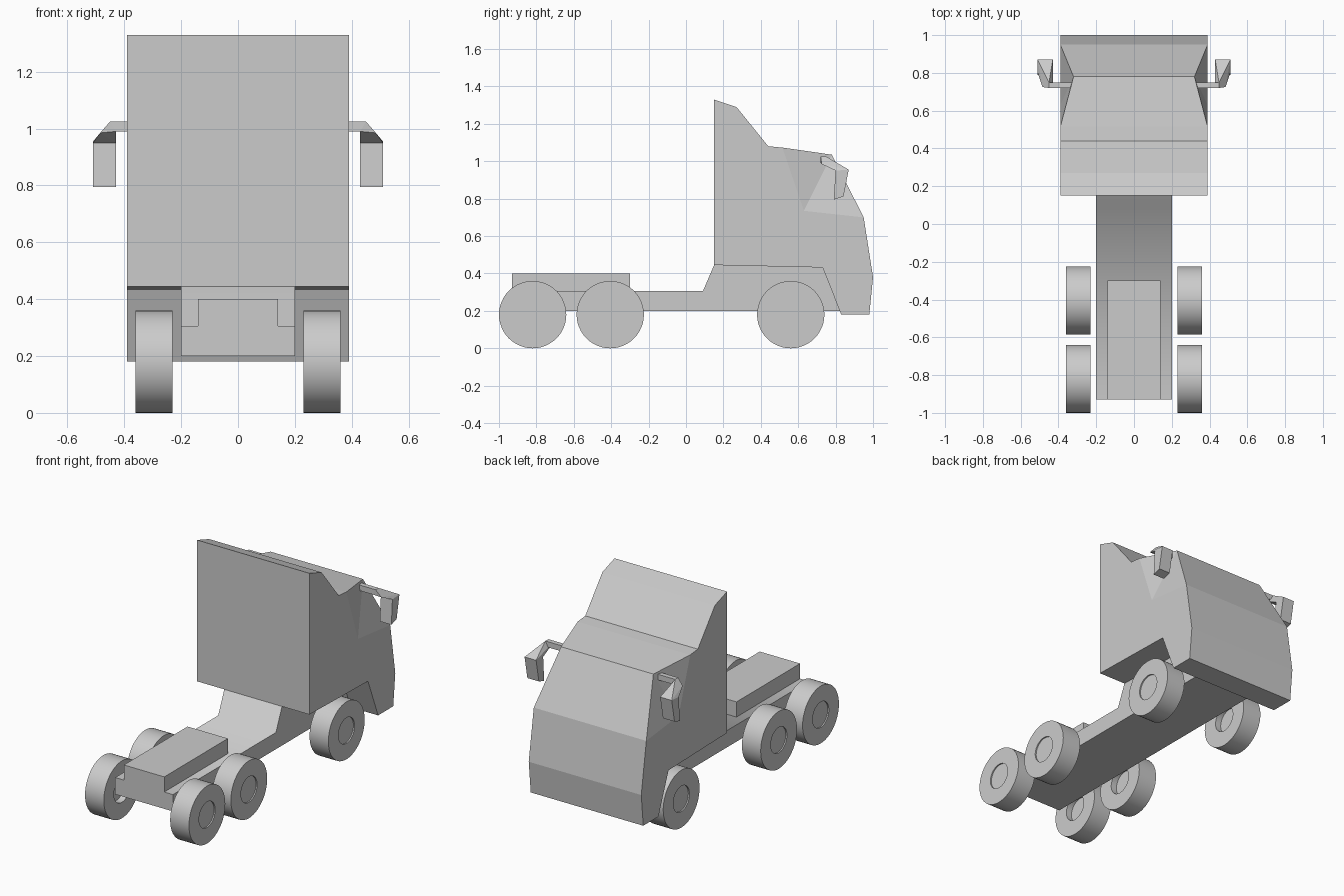
import bpy
import bmesh
import math
from mathutils import Vector

cube = bpy.data.objects.get("Cube")
if cube:
    bpy.data.objects.remove(cube, do_unlink=True)

grey = bpy.data.materials.new("plain_grey")
grey.use_nodes = True
grey.diffuse_color = (0.6, 0.6, 0.6, 1)
grey.node_tree.nodes["Principled BSDF"].inputs["Base Color"].default_value = (0.6, 0.6, 0.6, 1)


def finish(bm, name, smooth=None):
    """Turn a bmesh into a named object with outward normals."""
    bmesh.ops.recalc_face_normals(bm, faces=bm.faces)
    mesh = bpy.data.meshes.new(name)
    bm.to_mesh(mesh)
    bm.free()
    mesh.materials.append(grey)
    obj = bpy.data.objects.new(name, mesh)
    bpy.context.collection.objects.link(obj)
    if smooth:
        bpy.ops.object.select_all(action='DESELECT')
        obj.select_set(True)
        bpy.context.view_layer.objects.active = obj
        bpy.ops.object.shade_smooth_by_angle(angle=math.radians(smooth))
    return obj


def extrude_profile(name, profile, half_width, smooth=None):
    """Solid with a (y, z) profile, spanning x = -half_width..half_width."""
    bm = bmesh.new()
    sides = [[bm.verts.new((s * half_width, y, z)) for y, z in profile] for s in (-1, 1)]
    for loop in sides:
        bm.faces.new(loop)
    a, b = sides
    for i in range(len(a)):
        bm.faces.new((a[i - 1], a[i], b[i], b[i - 1]))
    return finish(bm, name, smooth)


def box(x0, x1, y0, y1, z0, z1):
    return [(x, y, z) for x in (x0, x1) for y in (y0, y1) for z in (z0, z1)]


# Cab: side profile, pinched in at the top corners of the windscreen
HALF = 0.39
profile = [(0.15, 0.445), (0.15, 1.33), (0.27, 1.29), (0.44, 1.08), (0.515, 1.073),
           (0.78, 1.035), (0.95, 0.70), (1.0, 0.38), (0.98, 0.18), (0.83, 0.18), (0.73, 0.432)]
PINCH = 5
bm = bmesh.new()
loops = []
for s in (-1, 1):
    loop = [bm.verts.new((s * (0.32 if i == PINCH else HALF), y, z))
            for i, (y, z) in enumerate(profile)]
    dip = bm.verts.new((s * HALF, 0.63, 0.735))
    bm.faces.new(loop[:PINCH] + [dip] + loop[PINCH + 1:])
    bm.faces.new((loop[PINCH - 1], loop[PINCH], dip))
    bm.faces.new((loop[PINCH], loop[PINCH + 1], dip))
    loops.append(loop)
a, b = loops
for i in range(len(a)):
    bm.faces.new((a[i - 1], a[i], b[i], b[i - 1]))
finish(bm, "cab")

# Chassis with a ramp up to the cab floor, and the coupling deck
extrude_profile("chassis", [(-0.93, 0.2), (-0.93, 0.305), (0.09, 0.305), (0.15, 0.445),
                            (0.73, 0.432), (0.83, 0.2)], 0.2, smooth=70)
extrude_profile("coupling_deck", [(-0.93, 0.3), (-0.93, 0.4), (-0.3, 0.4), (-0.3, 0.3)], 0.14)

# Wheels: spun section with a shallow outer hub and a deeper inner one
section = [(0, 0.352), (0.08, 0.352), (0.08, 0.36), (0.18, 0.36),
           (0.18, 0.23), (0.08, 0.23), (0.08, 0.27), (0, 0.27)]
for side, s in (("left", 1), ("right", -1)):
    for place, y in (("front", 0.56), ("middle", -0.405), ("rear", -0.82)):
        bm = bmesh.new()
        centre = Vector((0, y, 0.18))
        verts = [bm.verts.new((s * x, y, 0.18 + r)) for r, x in section]
        edges = [bm.edges.new(pair) for pair in zip(verts, verts[1:])]
        bmesh.ops.spin(bm, geom=verts + edges, cent=centre, axis=(1, 0, 0),
                       angle=math.tau, steps=48)
        bmesh.ops.remove_doubles(bm, verts=bm.verts, dist=0.0005)
        finish(bm, f"{place}_{side}_wheel", smooth=35)

# Mirrors: arm, sloping elbow and housing, each a convex block
arm_end = [(0.43, 0.72, 0.99), (0.43, 0.75, 0.99), (0.45, 0.75, 1.025), (0.45, 0.72, 1.025)]
corner = [(0.485, 0.725, 0.985)]
top = [(0.43, 0.80, 0.95), (0.51, 0.80, 0.95), (0.43, 0.87, 0.955), (0.51, 0.87, 0.955)]
base = [(0.43, 0.79, 0.795), (0.51, 0.79, 0.795), (0.43, 0.842, 0.812), (0.51, 0.842, 0.812)]
arm_start = box(0.33, 0.34, 0.72, 0.75, 0.99, 1.025)
for side, s in (("left", 1), ("right", -1)):
    bm = bmesh.new()
    for block in (arm_start + arm_end, arm_end + corner + top, top + base):
        verts = [bm.verts.new((s * x, y, z)) for x, y, z in block]
        hull = bmesh.ops.convex_hull(bm, input=verts)
        spare = [g for g in hull["geom_interior"] if isinstance(g, bmesh.types.BMVert)]
        bmesh.ops.delete(bm, geom=spare, context='VERTS')
    bmesh.ops.dissolve_limit(bm, angle_limit=0.02, verts=bm.verts, edges=bm.edges)
    finish(bm, f"{side}_mirror")
